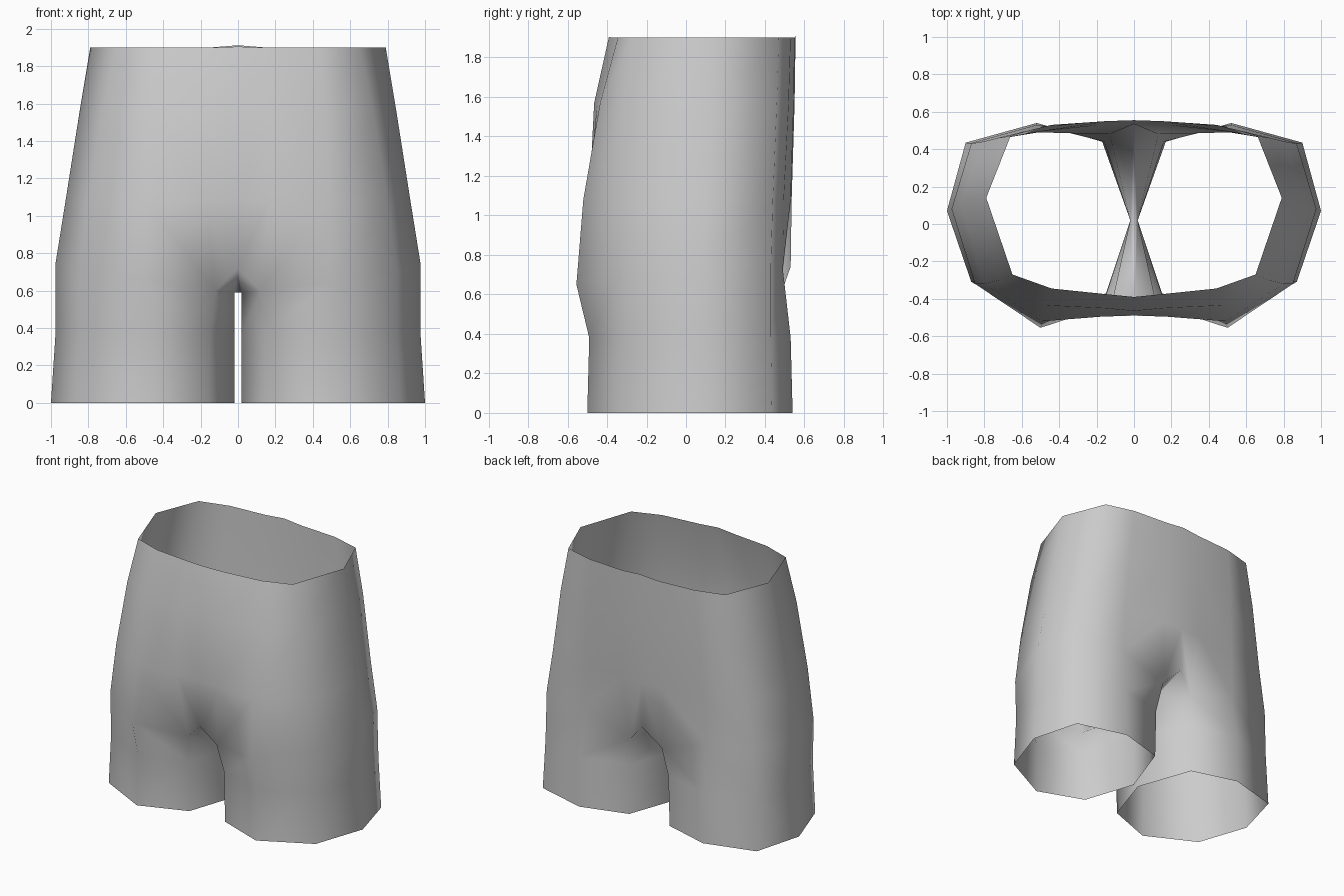
import bpy, bmesh

if "Cube" in bpy.data.objects:
    bpy.data.objects.remove(bpy.data.objects["Cube"])

# Row heights: hem, thigh, crotch level, hip, belly, waist
Z = [0.0, 0.38, 0.65, 1.08, 1.57, 1.90]

# Vertical seams around one half, front to back: crotch-row height and (x, y) per row
SEAMS = [
    (0.60, [(.15, -.37), (.15, -.38), (.12, -.43), (.17, -.495), (.16, -.45), (.15, -.375)]),
    (0.65, [(.50, -.50), (.50, -.49), (.50, -.555), (.49, -.52), (.47, -.435), (.44, -.345)]),
    (0.70, [(.87, -.31), (.85, -.31), (.85, -.32), (.80, -.32), (.72, -.30), (.65, -.27)]),
    (0.75, [(1.0, .07), (.975, .07), (.975, .08), (.922, .10), (.845, .12), (.79, .14)]),
    (0.75, [(.90, .435), (.88, .43), (.87, .43), (.81, .44), (.73, .46), (.66, .47)]),
    (0.73, [(.52, .54), (.52, .53), (.51, .49), (.50, .495), (.47, .52), (.44, .53)]),
    (0.60, [(.17, .44), (.16, .44), (.13, .48), (.17, .53), (.16, .545), (.15, .55)]),
]
FRONT = [(-.46, .72), (-.49, 1.08), (-.465, 1.57), (-.39, 1.905)]
BACK = [(.53, .74), (.535, 1.08), (.55, 1.57), (.555, 1.912)]

bm = bmesh.new()
cols = []
for crotch_z, pts in SEAMS:
    heights = Z[:2] + [crotch_z] + Z[3:]
    cols.append([bm.verts.new((x, y, z)) for (x, y), z in zip(pts, heights)])
front = [bm.verts.new((0, y, z)) for y, z in FRONT]
back = [bm.verts.new((0, y, z)) for y, z in BACK]
inner = [bm.verts.new((.02, .02, z)) for z in (0, .38, .59)]
gusset = bm.verts.new((0, .02, .59))


def strip(a, b):
    for i in range(min(len(a), len(b)) - 1):
        bm.faces.new((a[i], b[i], b[i + 1], a[i + 1]))


# Outer shell, centre panels and inside of the leg
for a, b in zip(cols, cols[1:]):
    strip(a, b)
strip(front, cols[0][2:])
strip(cols[-1][2:], back)
strip(inner, cols[0][:3])
strip(cols[-1][:3], inner)

# Crotch gusset
bm.faces.new((front[0], gusset, inner[2], cols[0][2]))
bm.faces.new((back[0], cols[-1][2], inner[2], gusset))
bmesh.ops.recalc_face_normals(bm, faces=bm.faces)
# Face outward at the side seam
side = max(bm.faces, key=lambda f: f.calc_center_median().x)
if side.normal.x < 0:
    bmesh.ops.reverse_faces(bm, faces=bm.faces)
for f in bm.faces:
    f.smooth = True

mesh = bpy.data.meshes.new("shorts")
bm.to_mesh(mesh)
bm.free()
shorts = bpy.data.objects.new("shorts", mesh)
bpy.context.collection.objects.link(shorts)

# Other half
mirror = shorts.modifiers.new("mirror", 'MIRROR')
mirror.use_clip = True
mirror.merge_threshold = 0.001
